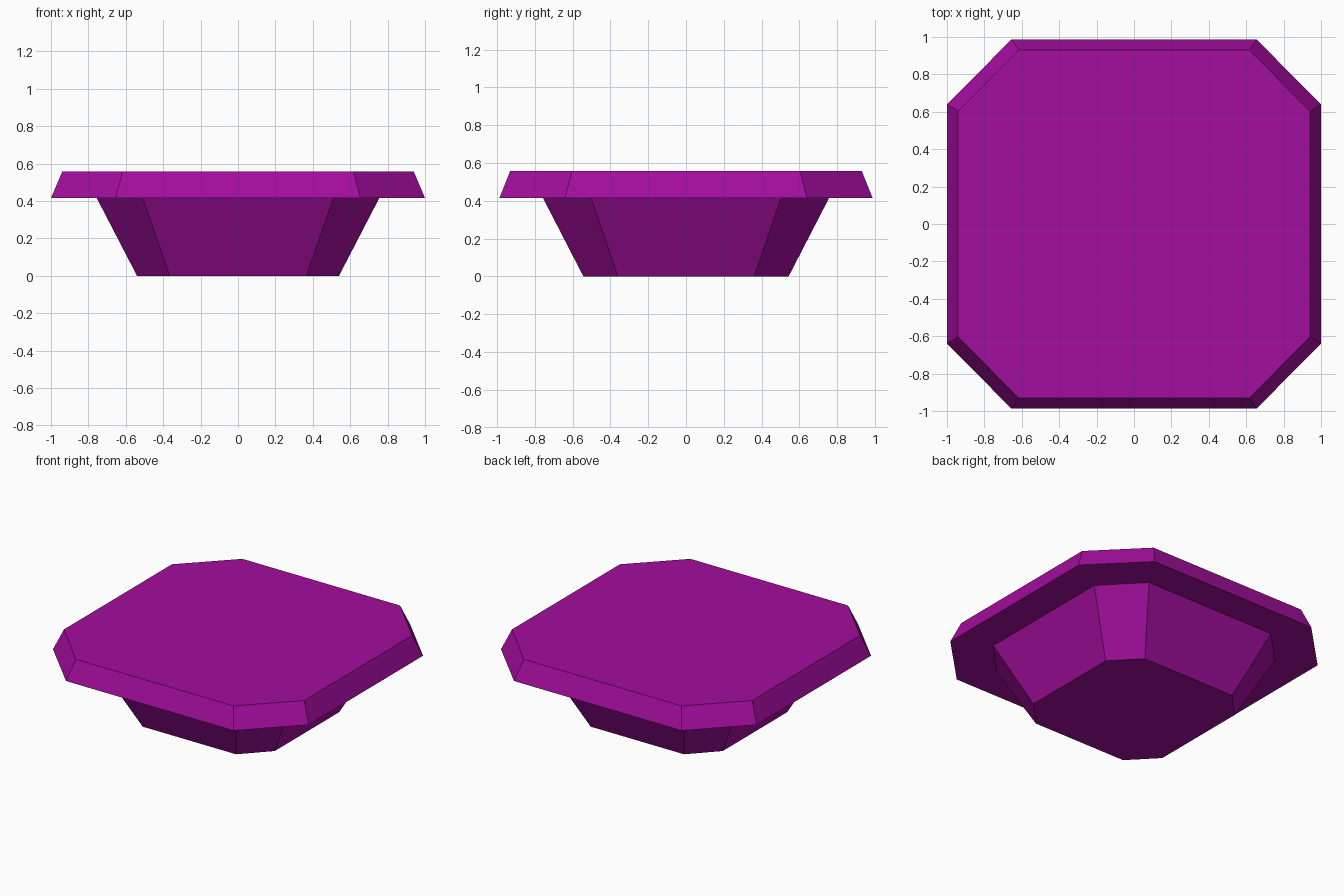
import bpy
import bmesh

cube = bpy.data.objects.get("Cube")
if cube:
    bpy.data.objects.remove(cube, do_unlink=True)

purple = bpy.data.materials.new("purple")
purple.use_nodes = True
colour = (0.37, 0.004, 0.345, 1)
purple.diffuse_color = colour
purple.node_tree.nodes["Principled BSDF"].inputs["Base Color"].default_value = colour


def octagon(bm, half_x, half_y, flat_x, flat_y, z):
    """Ring of a rectangle with chamfered corners, anticlockwise."""
    quarter = [(half_x, flat_y), (flat_x, half_y)]
    points = quarter + [(-x, y) for x, y in reversed(quarter)]
    points += [(-x, -y) for x, y in points]
    return [bm.verts.new((x, y, z)) for x, y in points]


def loft(name, sections, cap_first=False, cap_last=False):
    """Flat-sided shell through a stack of octagons."""
    bm = bmesh.new()
    rings = [octagon(bm, *s) for s in sections]
    for low, high in zip(rings, rings[1:]):
        for i in range(len(low)):
            j = (i + 1) % len(low)
            bm.faces.new((low[i], low[j], high[j], high[i]))
    if cap_first:
        bm.faces.new(reversed(rings[0]))
    if cap_last:
        bm.faces.new(rings[-1])
    mesh = bpy.data.meshes.new(name)
    bm.to_mesh(mesh)
    bm.free()
    mesh.materials.append(purple)
    obj = bpy.data.objects.new(name, mesh)
    bpy.context.collection.objects.link(obj)
    return obj


# Half width, half depth, half length of the flats along x and y, height
foot = (0.54, 0.543, 0.365, 0.36, 0)
neck = (0.755, 0.757, 0.51, 0.503, 0.415)
rim = (1, 0.987, 0.655, 0.64, 0.415)
top = (0.94, 0.93, 0.617, 0.603, 0.557)

# Tapered base, and the slab on it with its underside ring
loft("tapered_base", [foot, neck], cap_first=True)
loft("top_slab", [neck, rim, top], cap_last=True)
